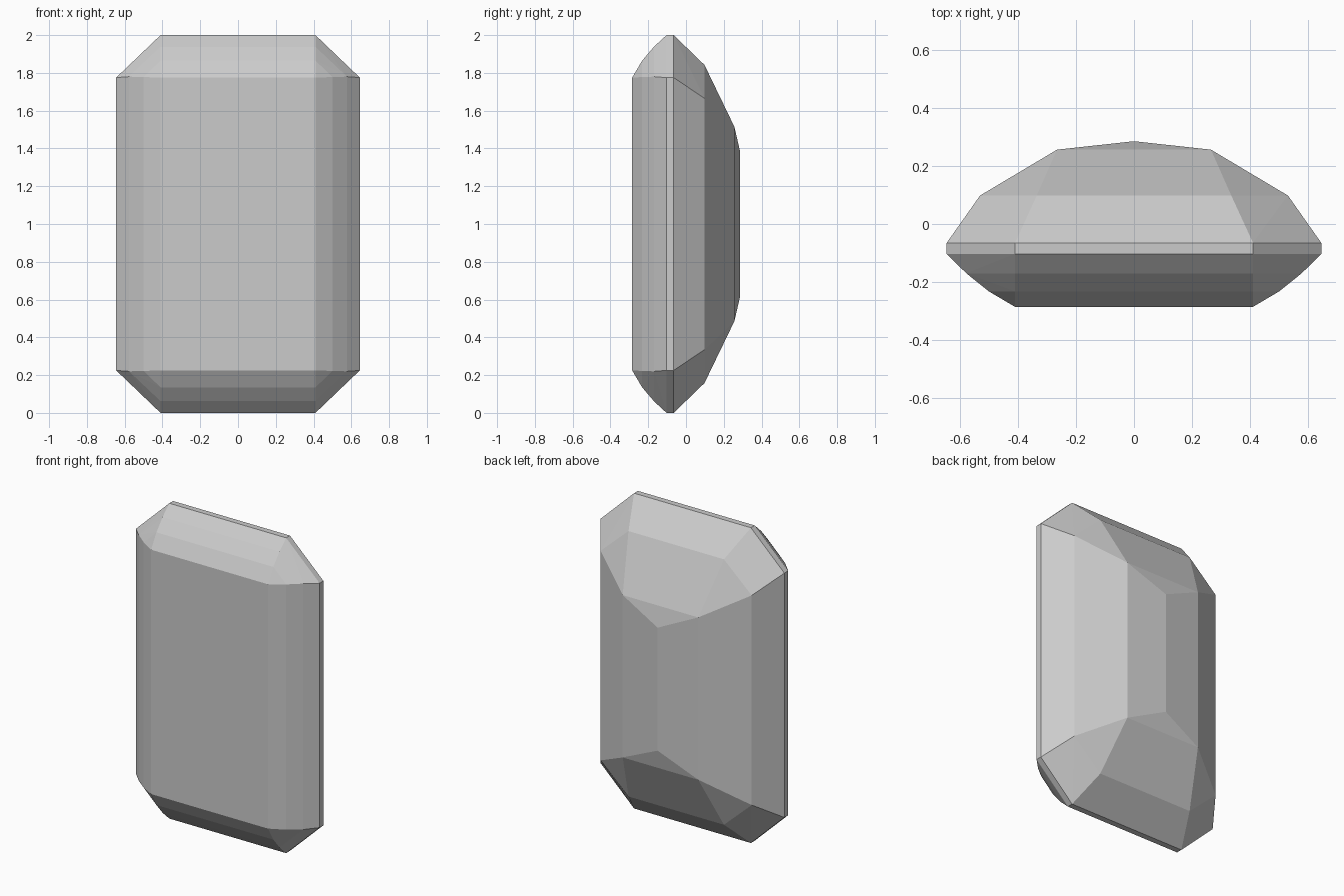
import bpy, bmesh, math

if "Cube" in bpy.data.objects:
    bpy.data.objects.remove(bpy.data.objects["Cube"])

# Gem tiers: (y, side corner (x, z from mid-height), end corner (x, z from mid-height))
tiers = [
    (-0.285, (0.41, 0.775), (0.41, 0.775)),   # flat front table
    (-0.232, (0.50, 0.778), (0.41, 0.865)),   # crown steps
    (-0.170, (0.577, 0.78), (0.41, 0.938)),
    (-0.103, (0.645, 0.775), (0.41, 1.00)),   # girdle band
    (-0.065, (0.645, 0.775), (0.41, 1.00)),
    (0.098, (0.53, 0.665), (0.335, 0.842)),   # rear facets
    (0.256, (0.265, 0.515), (0.265, 0.515)),
    (0.285, (0.0, 0.39), (0.0, 0.39)),        # rear ridge
]

# Mirror each tier into four quadrants
points = set()
for y, side, end in tiers:
    for x, z in (side, end):
        for sx in (-1, 1):
            for sz in (-1, 1):
                points.add((sx * x + 0.0, y, 1 + sz * z))

# Faceted convex body, with coplanar triangles merged into flat facets
bm = bmesh.new()
for p in sorted(points):
    bm.verts.new(p)
bmesh.ops.remove_doubles(bm, verts=bm.verts[:], dist=0.0001)
bmesh.ops.convex_hull(bm, input=bm.verts[:])
bmesh.ops.dissolve_limit(bm, angle_limit=math.radians(0.8),
                         verts=bm.verts[:], edges=bm.edges[:])
bmesh.ops.recalc_face_normals(bm, faces=bm.faces[:])

mesh = bpy.data.meshes.new("gem")
bm.to_mesh(mesh)
bm.free()
gem = bpy.data.objects.new("gem", mesh)
bpy.context.collection.objects.link(gem)
